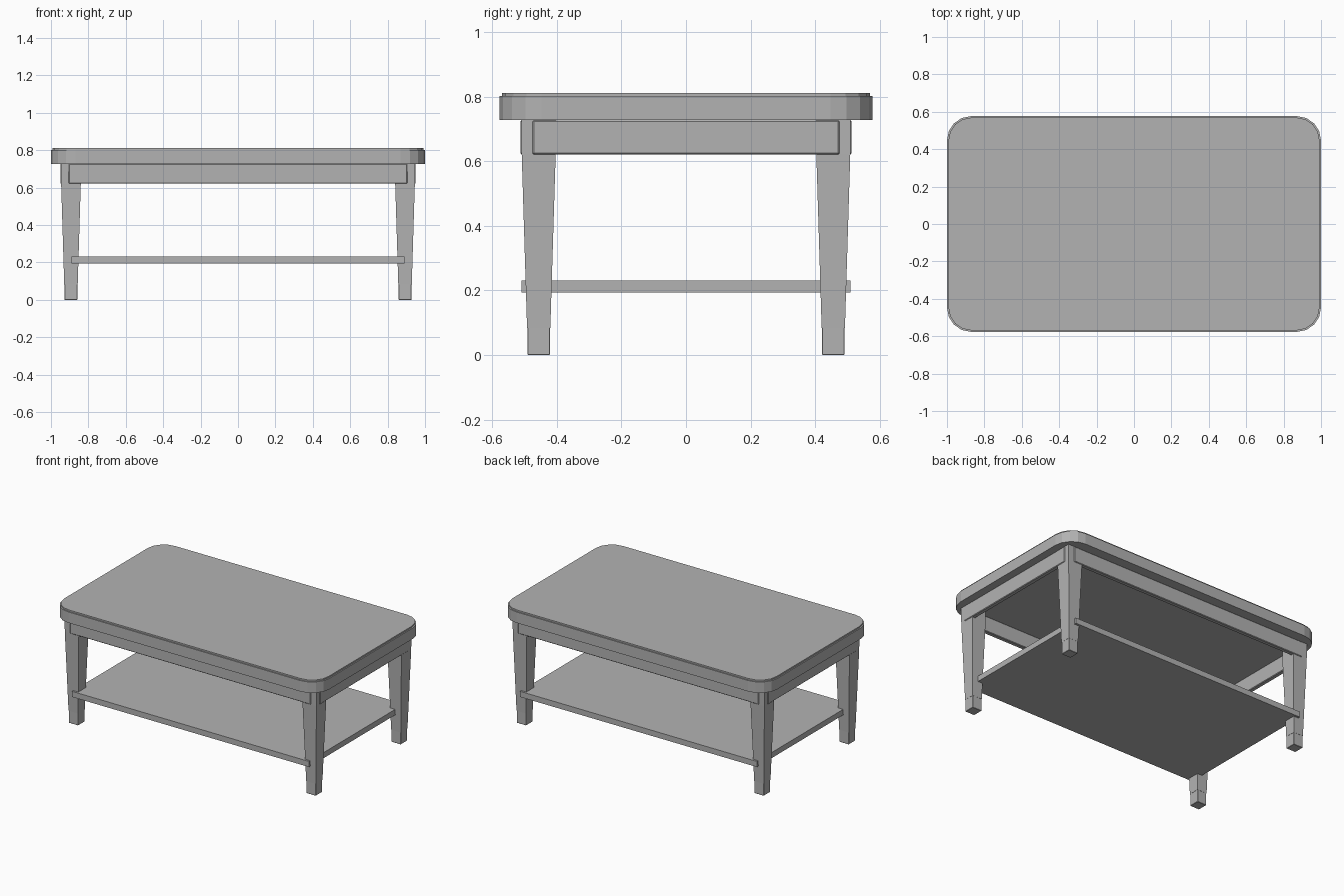
import bpy, bmesh, math

if "Cube" in bpy.data.objects:
    bpy.data.objects.remove(bpy.data.objects["Cube"], do_unlink=True)

grey = bpy.data.materials.new("plain_grey")
grey.use_nodes = True
grey.diffuse_color = (0.45, 0.45, 0.45, 1)
grey.node_tree.nodes["Principled BSDF"].inputs["Base Color"].default_value = grey.diffuse_color


def loft(name, loops, bevel=0):
    """Solid skinned through matching closed loops, bottom to top."""
    bm = bmesh.new()
    rings = [[bm.verts.new(p) for p in loop] for loop in loops]
    n = len(rings[0])
    for low, high in zip(rings, rings[1:]):
        for i in range(n):
            j = (i + 1) % n
            bm.faces.new((low[i], low[j], high[j], high[i]))
    bm.faces.new(rings[0][::-1])
    bm.faces.new(rings[-1])
    mesh = bpy.data.meshes.new(name)
    bm.to_mesh(mesh)
    bm.free()
    mesh.materials.append(grey)
    obj = bpy.data.objects.new(name, mesh)
    bpy.context.collection.objects.link(obj)
    if bevel:
        mod = obj.modifiers.new("edge_bevel", 'BEVEL')
        mod.width = bevel
        mod.segments = 1
    return obj


def rect(cx, cy, hx, hy, z):
    return [(cx + sx * hx, cy + sy * hy, z)
            for sx, sy in ((-1, -1), (1, -1), (1, 1), (-1, 1))]


def rounded_rect(hx, hy, r, z, steps=4):
    points = []
    for k, (sx, sy) in enumerate(((1, 1), (-1, 1), (-1, -1), (1, -1))):
        for i in range(steps + 1):
            a = math.pi / 2 * (k + i / steps)
            points.append((sx * (hx - r) + r * math.cos(a),
                           sy * (hy - r) + r * math.sin(a), z))
    return points


def box(name, cx, cy, hx, hy, z0, z1, bevel=0):
    return loft(name, [rect(cx, cy, hx, hy, z0), rect(cx, cy, hx, hy, z1)], bevel)


# Table top with a small stepped lip
HX, HY, R, LIP = 1.0, 0.577, 0.13, 0.008
loft("table_top", [
    rounded_rect(HX, HY, R, 0.727),
    rounded_rect(HX, HY, R, 0.801),
    rounded_rect(HX - LIP, HY - LIP, R - LIP, 0.801),
    rounded_rect(HX - LIP, HY - LIP, R - LIP, 0.811)])

# Tapered legs with square feet
LX, LY = 0.893, 0.456
for side_x, sx in (("left", 1), ("right", -1)):
    for side_y, sy in (("front", -1), ("back", 1)):
        x, y = sx * LX, sy * LY
        loft(f"{side_y}_{side_x}_leg", [
            rect(x, y, 0.036, 0.036, 0.083),
            rect(x, y, 0.0525, 0.0525, 0.62),
            rect(x, y, 0.0535, 0.0535, 0.73)])
        box(f"{side_y}_{side_x}_foot", x, y, 0.035, 0.035, 0, 0.085, 0.002)

# Apron boards, slightly proud of the legs
T = 0.015
for name, s in (("front", -1), ("back", 1)):
    box(f"{name}_apron", 0, s * (0.513 - T), 0.905, T, 0.621, 0.727, 0.004)
for name, s in (("left", 1), ("right", -1)):
    box(f"{name}_apron", s * (0.95 - T), 0, T, 0.475, 0.621, 0.727, 0.004)

# Lower shelf
box("lower_shelf", 0, 0, 0.89, 0.51, 0.193, 0.231)
